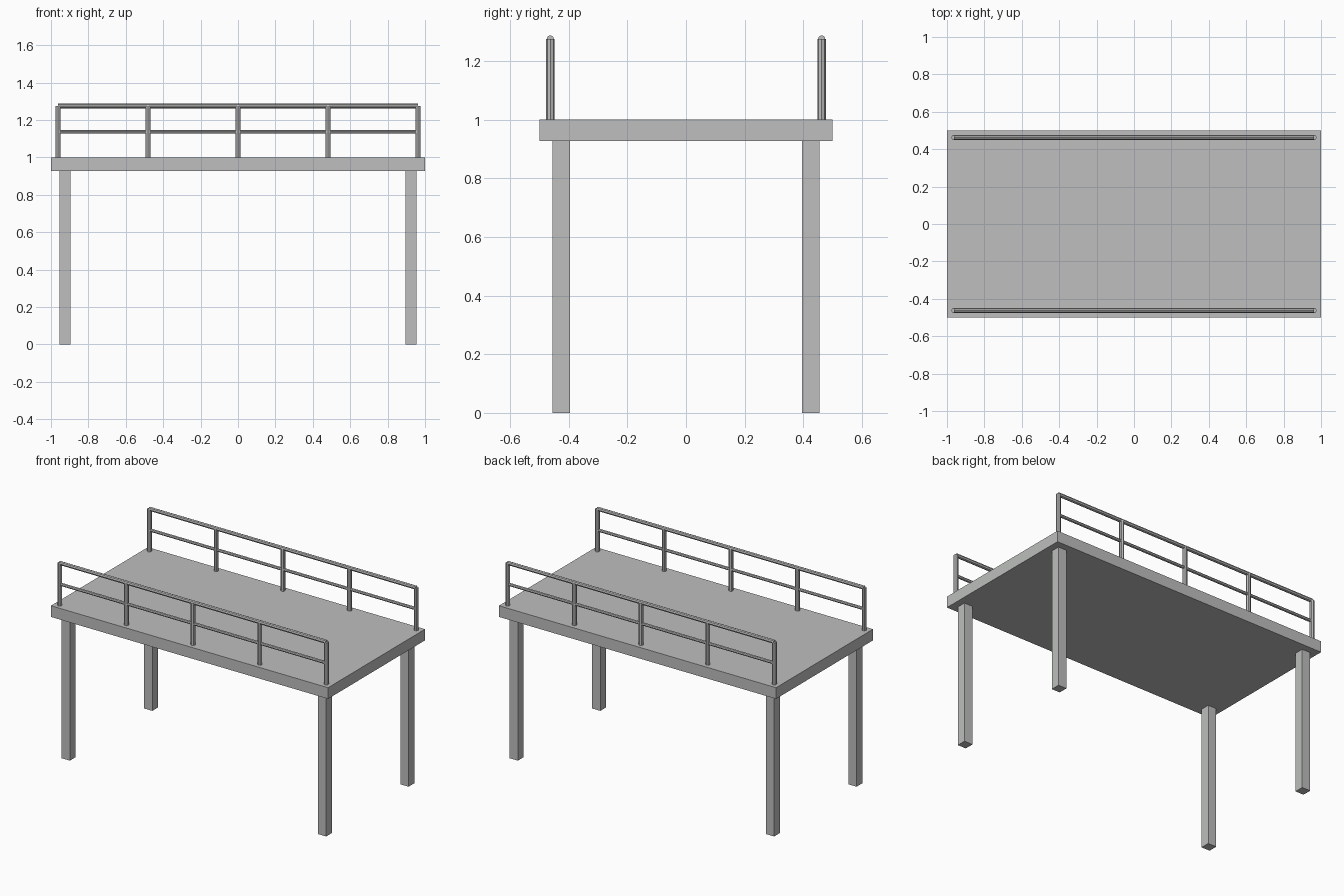
import bpy, math

if "Cube" in bpy.data.objects:
    bpy.data.objects.remove(bpy.data.objects["Cube"])

grey = bpy.data.materials.new("concrete grey")
grey.diffuse_color = (0.51, 0.52, 0.51, 1)
grey.use_nodes = True
grey.node_tree.nodes["Principled BSDF"].inputs["Base Color"].default_value = grey.diffuse_color


def box(name, loc, size):
    bpy.ops.mesh.primitive_cube_add(size=1, location=loc)
    ob = bpy.context.object
    ob.name = name
    ob.scale = size
    bpy.ops.object.transform_apply(location=False, rotation=False, scale=True)
    ob.data.materials.append(grey)


def tube(name, loc, radius, length, along_x=False):
    rot = (0, math.pi / 2, 0) if along_x else (0, 0, 0)
    bpy.ops.mesh.primitive_cylinder_add(vertices=8, radius=radius, depth=length,
                                        location=loc, rotation=rot)
    ob = bpy.context.object
    ob.name = name
    ob.data.materials.append(grey)


# Deck slab
DECK_TOP, DECK_BOTTOM = 1.0, 0.927
box("deck", (0, 0, (DECK_TOP + DECK_BOTTOM) / 2), (2, 1, DECK_TOP - DECK_BOTTOM))

# Corner legs
for sx in (-1, 1):
    for sy in (-1, 1):
        box("leg", (sx * 0.925, sy * 0.425, DECK_BOTTOM / 2), (0.06, 0.06, DECK_BOTTOM))

# Railings along both long sides
RAIL_X, RAIL_Y, RAIL_H = 0.9625, 0.4625, 0.275
for sy in (-1, 1):
    y = sy * RAIL_Y
    for i in range(5):
        x = -RAIL_X + i * RAIL_X / 2
        tube("railing_post", (x, y, DECK_TOP + RAIL_H / 2), 0.0145, RAIL_H)
    tube("top_rail", (0, y, DECK_TOP + RAIL_H), 0.0125, 2 * RAIL_X, True)
    tube("middle_rail", (0, y, DECK_TOP + RAIL_H / 2), 0.01, 2 * RAIL_X, True)
